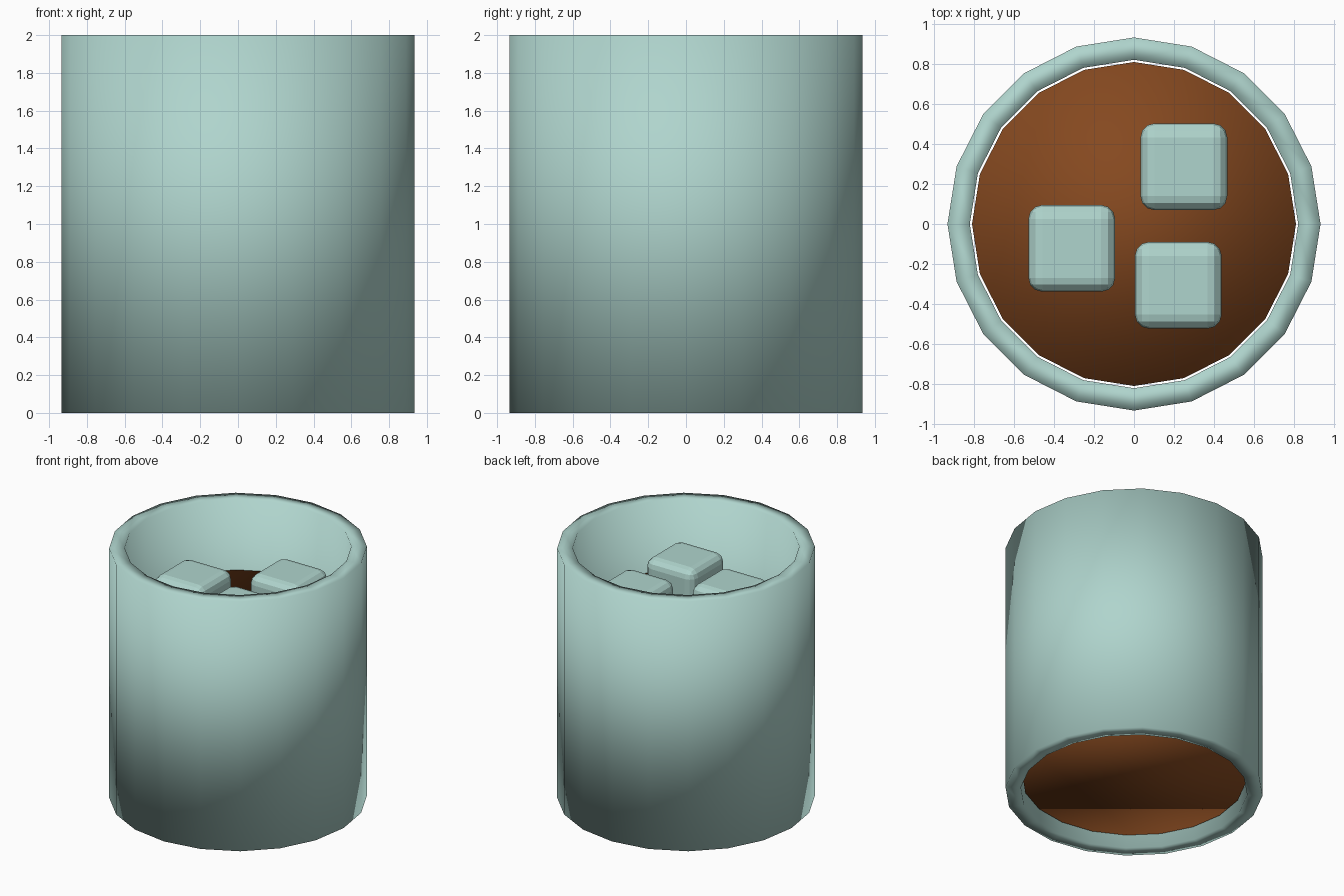
import bpy
import bmesh
from math import cos, sin, tau

SIDES = 20

default = bpy.data.objects.get("Cube")
if default:
    bpy.data.objects.remove(default, do_unlink=True)


def material(name, rgb):
    mat = bpy.data.materials.new(name)
    mat.use_nodes = True
    color = (*rgb, 1.0)
    mat.diffuse_color = color
    mat.node_tree.nodes["Principled BSDF"].inputs["Base Color"].default_value = color
    return mat


pale_teal = material("pale_teal", (0.43, 0.66, 0.61))
brown = material("brown", (0.235, 0.066, 0.014))


def add_object(name, bm, mat, smooth=True):
    bmesh.ops.recalc_face_normals(bm, faces=bm.faces)
    for face in bm.faces:
        face.smooth = smooth
    mesh = bpy.data.meshes.new(name)
    bm.to_mesh(mesh)
    bm.free()
    mesh.materials.append(mat)
    obj = bpy.data.objects.new(name, mesh)
    bpy.context.collection.objects.link(obj)
    return obj


def ring(bm, radius, z):
    return [bm.verts.new((radius * cos(tau * i / SIDES), radius * sin(tau * i / SIDES), z))
            for i in range(SIDES)]


def bridge(bm, a, b):
    for i in range(SIDES):
        j = (i + 1) % SIDES
        bm.faces.new((a[i], a[j], b[j], b[i]))


# Cup wall: a thick tube, open at both ends
bm = bmesh.new()
profile = [(0.935, 0), (0.935, 2), (0.823, 2), (0.823, 0)]
rings = [ring(bm, r, z) for r, z in profile]
for k in range(len(rings)):
    bridge(bm, rings[k], rings[(k + 1) % len(rings)])
add_object("cup_wall", bm, pale_teal)

# Drink: a solid cylinder just inside the wall
bm = bmesh.new()
bottom, top = ring(bm, 0.812, 0.1), ring(bm, 0.812, 1.44)
bridge(bm, bottom, top)
bm.faces.new(bottom[::-1])
bm.faces.new(top)
add_object("drink", bm, brown)

# Ice cubes: faceted rounded blocks floating in the drink
CUBE = 0.435
for n, (x, y) in enumerate([(0.25, 0.287), (-0.312, -0.122), (0.222, -0.307)], 1):
    bm = bmesh.new()
    bmesh.ops.create_cube(bm, size=CUBE)
    bmesh.ops.bevel(bm, geom=bm.edges[:], offset=0.07, segments=3,
                    profile=0.5, affect='EDGES')
    cube = add_object(f"ice_cube_{n}", bm, pale_teal, smooth=False)
    cube.location = (x, y, 1.76 - CUBE / 2)
